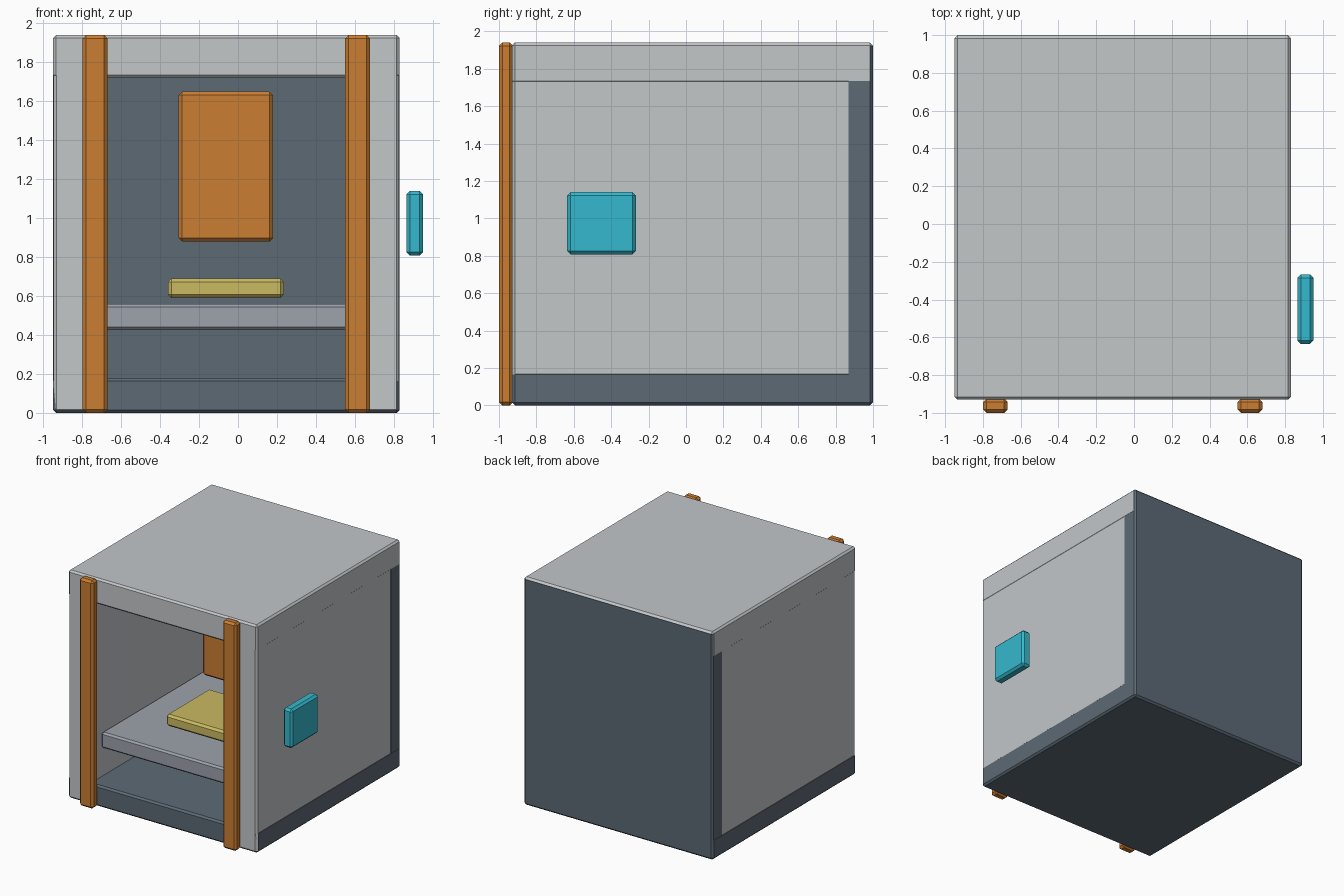
import bpy, bmesh

if "Cube" in bpy.data.objects:
    bpy.data.objects.remove(bpy.data.objects["Cube"])


def lin(c):
    c /= 255
    return c / 12.92 if c <= 0.04045 else ((c + 0.055) / 1.055) ** 2.4


def material(name, r, g, b):
    m = bpy.data.materials.new(name)
    m.diffuse_color = (lin(r), lin(g), lin(b), 1)
    m.use_nodes = True
    m.node_tree.nodes["Principled BSDF"].inputs["Base Color"].default_value = m.diffuse_color
    return m


LIGHT = material("light_grey", 195, 199, 201)
DARK = material("dark_slate", 92, 106, 117)
SHELF = material("mid_grey", 156, 163, 171)
ORANGE = material("orange", 203, 126, 50)
YELLOW = material("mustard", 202, 186, 97)
CYAN = material("cyan", 53, 185, 206)


def box(name, x, y, z, mat, bevel=0.015):
    """Chamfered box from (min, max) pairs on each axis."""
    bm = bmesh.new()
    bmesh.ops.create_cube(bm, size=1)
    for v in bm.verts:
        v.co = [sum(r) / 2 + c * (r[1] - r[0]) for r, c in zip((x, y, z), v.co)]
    bmesh.ops.bevel(bm, geom=bm.edges[:], offset=bevel, segments=1, affect='EDGES')
    bmesh.ops.recalc_face_normals(bm, faces=bm.faces[:])
    me = bpy.data.meshes.new(name)
    bm.to_mesh(me)
    bm.free()
    me.materials.append(mat)
    ob = bpy.data.objects.new(name, me)
    bpy.context.collection.objects.link(ob)
    return ob


# Cabin centre and outer limits; E keeps overlapping panels from being coplanar
CX, HALF, WALL = -0.06, 0.89, 0.21
FRONT, BACK, TOP = -0.93, 1.0, 1.94
E = 0.002
L, R = CX - HALF, CX + HALF

# Shell: floor, roof and back panel
box("floor", (L, R), (FRONT + E, BACK - E), (0, 0.18), DARK)
box("roof", (L, R), (FRONT, BACK - E), (1.72, TOP), LIGHT)
box("back_panel", (L + E / 2, R - E / 2), (0.855, BACK), (E / 2, TOP - E), DARK)

# Side walls and front posts, mirrored about the cabin centre
for side, s in (("left", -1), ("right", 1)):
    xs = sorted((CX + s * (HALF - E), CX + s * (HALF - WALL)))
    box(side + "_wall", xs, (FRONT, BACK - E), (E, TOP - E), LIGHT)
    px = CX + s * 0.674
    box(side + "_front_post", (px - 0.065, px + 0.065), (-1.0, -0.925), (0, TOP), ORANGE, 0.018)

# Interior shelf with cushion and upright panel
box("shelf", (L + WALL, R - WALL), (-0.785, 0.86), (0.425, 0.56), SHELF)
box("cushion", (-0.36, 0.235), (-0.46, 0.12), (0.59, 0.69), YELLOW, 0.018)
box("back_rest", (-0.305, 0.18), (-0.05, 0.07), (0.88, 1.65), ORANGE, 0.018)

# Control box beside the right wall
box("side_box", (0.865, 0.95), (-0.635, -0.267), (0.808, 1.14), CYAN, 0.018)
